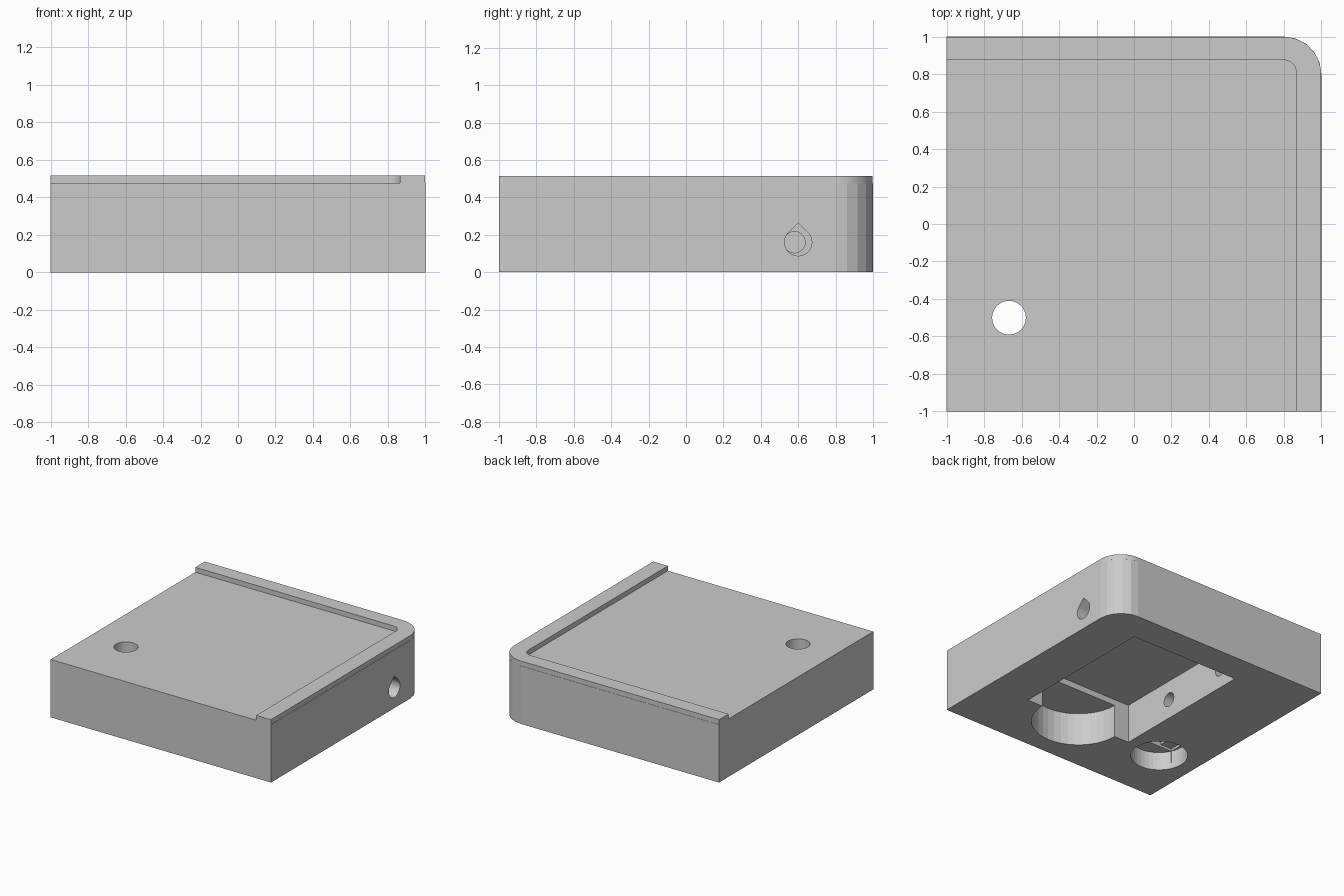
import bpy, bmesh
from math import sin, cos, pi, sqrt

default = bpy.data.objects.get("Cube")
if default:
    bpy.data.objects.remove(default, do_unlink=True)

grey = bpy.data.materials.new("light grey")
grey.use_nodes = True
colour = (0.6, 0.6, 0.6, 1)
grey.diffuse_color = colour
grey.node_tree.nodes["Principled BSDF"].inputs["Base Color"].default_value = colour


def arc(cx, cy, r, start, end, n):
    """Points along an arc, both ends included."""
    angles = [start + (end - start) * i / n for i in range(n + 1)]
    return [(cx + r * cos(a), cy + r * sin(a)) for a in angles]


def circle(cx, cy, r, n=40):
    return arc(cx, cy, r, 0, 2 * pi, n)[:-1]


def rect(x0, x1, y0, y1):
    return [(x0, y0), (x1, y0), (x1, y1), (x0, y1)]


def prism(name, outline, low, high, axis="z"):
    """Extrude an outline along z (x, y points) or along x (y, z points)."""
    bm = bmesh.new()
    place = (lambda u, v: (u, v, low)) if axis == "z" else (lambda u, v: (low, u, v))
    face = bm.faces.new([bm.verts.new(place(u, v)) for u, v in outline])
    new = bmesh.ops.extrude_face_region(bm, geom=[face])["geom"]
    step = (0, 0, high - low) if axis == "z" else (high - low, 0, 0)
    bmesh.ops.translate(bm, vec=step, verts=[g for g in new if isinstance(g, bmesh.types.BMVert)])
    bmesh.ops.recalc_face_normals(bm, faces=bm.faces)
    mesh = bpy.data.meshes.new(name)
    bm.to_mesh(mesh)
    bm.free()
    mesh.materials.append(grey)
    obj = bpy.data.objects.new(name, mesh)
    bpy.context.collection.objects.link(obj)
    return obj


def cut(target, cutter):
    """Subtract a cutter and remove it."""
    cutter.hide_render = True
    mod = target.modifiers.new(cutter.name, "BOOLEAN")
    mod.operation, mod.solver, mod.object = "DIFFERENCE", "EXACT", cutter
    bpy.context.view_layer.objects.active = target
    bpy.ops.object.modifier_apply(modifier=mod.name)
    bpy.data.objects.remove(cutter, do_unlink=True)


DECK, TOP = 0.475, 0.515
BELOW = -0.1

# Block with one rounded corner
body = prism("body", [(-1, -1), (1, -1)] + arc(0.8, 0.8, 0.2, 0, pi / 2, 5) + [(-1, 1)], 0, DECK)

# Raised rim along two sides
outer = [(0.998, -1)] + arc(0.8, 0.8, 0.198, 0, pi / 2, 24) + [(-1, 0.998)]
inner = [(0.865, -1)] + arc(0.8, 0.81, 0.065, 0, pi / 2, 12) + [(-1, 0.875)]
rim = prism("rim", outer + inner[::-1], DECK, TOP)

# Rectangular pocket and round pocket underneath
cut(body, prism("pocket", rect(-0.36, 0.625, -0.495, 0.75), BELOW, 0.32))
cut(body, prism("round_pocket", circle(0.13, -0.495, 0.355), BELOW, 0.27))

# Stepped screw hole through the deck
hx, hy, hr, bore = -0.667, -0.5, 0.091, 0.215
chord = sqrt(bore ** 2 - hr ** 2)
cut(body, prism("counterbore", circle(hx, hy, bore), BELOW, 0.15))
cut(body, prism("bridge_slot", rect(hx - chord, hx + chord, hy - hr, hy + hr), 0.05, 0.17))
cut(body, prism("bridge_square", rect(hx - hr, hx + hr, hy - hr, hy + hr), 0.06, 0.19))
cut(body, prism("screw_hole", circle(hx, hy, hr - 0.001), 0.07, 0.6))

# Teardrop cable hole in the side wall
drop_r = 0.073
drop = arc(0.6, 0.16, drop_r, 0.75 * pi, 2.25 * pi, 24) + [(0.6, 0.16 + drop_r * sqrt(2))]
cut(body, prism("cable_hole", drop, 0.5, 1.1, "x"))

# Blind sockets in the pocket wall
for y in (-0.02, 0.58):
    cut(body, prism("socket", circle(y, 0.16, 0.057, 24), -0.62, -0.3, "x"))
